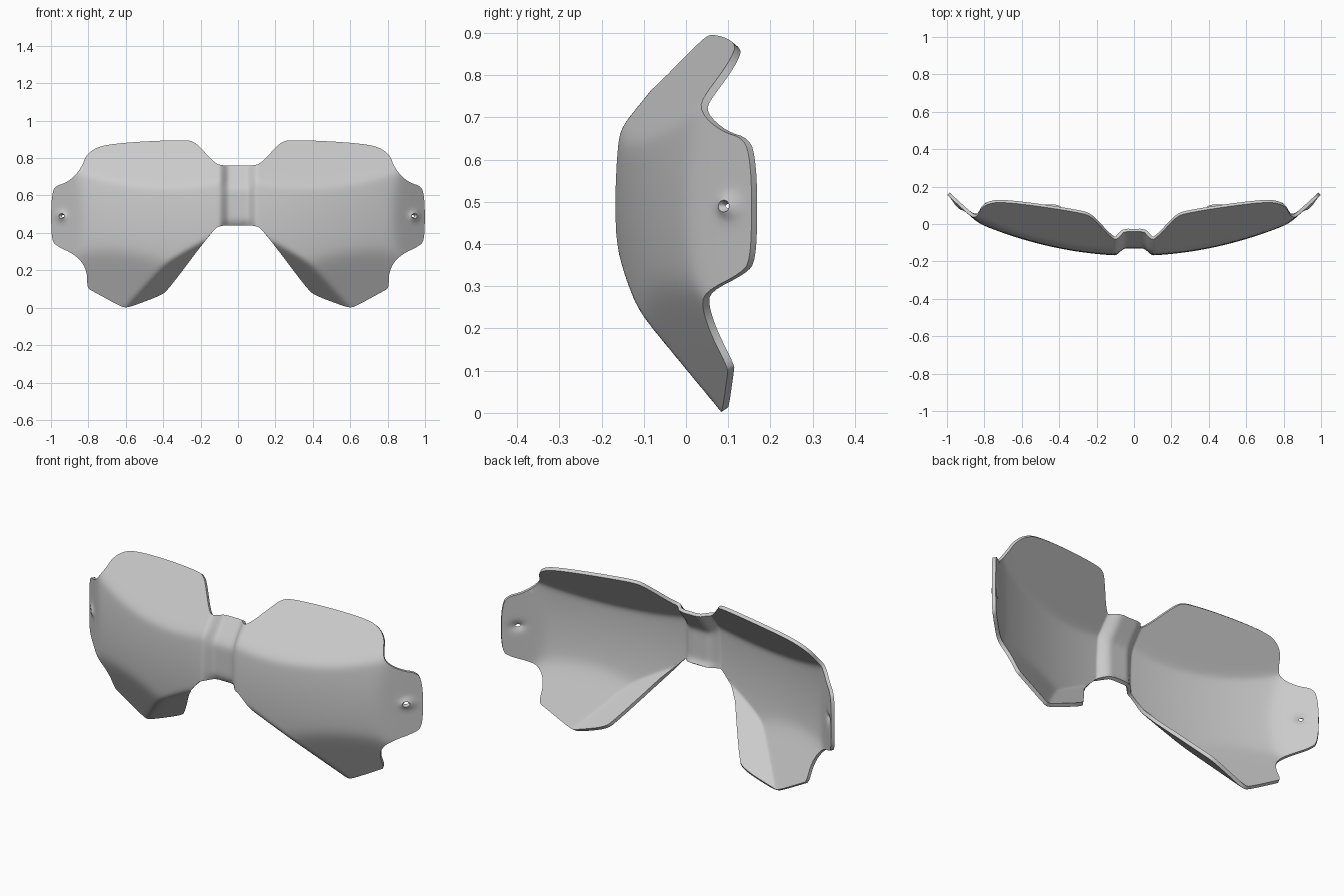
import bpy, bmesh, math
from mathutils import Vector
from mathutils.geometry import delaunay_2d_cdt

cube = bpy.data.objects.get("Cube")
if cube:
    bpy.data.objects.remove(cube, do_unlink=True)

# Outline of the left half, from bridge top round to bridge bottom (x, z)
OUTLINE = [(0, .76), (.09, .76), (.125, .775), (.2, .855), (.235, .887), (.28, .897),
           (.5, .89), (.7, .873), (.77, .85), (.815, .81), (.83, .765), (.865, .71),
           (.92, .667), (.98, .65), (.995, .6), (1, .5), (.996, .36), (.97, .33),
           (.88, .288), (.83, .24), (.806, .18), (.806, .105), (.78, .09), (.63, .008),
           (.6, .0), (.56, .01), (.41, .066), (.37, .1), (.13, .42), (.09, .44), (0, .44)]
HOLE, HOLE_R = Vector((.943, .49)), .014


def round_corners(pts):
    out = [pts[0]]
    for a, b in zip(pts, pts[1:]):
        out += [a.lerp(b, .25), a.lerp(b, .75)]
    return out + [pts[-1]]


def soft_max(values, k=.008):
    top = max(values)
    return top + k * math.log(sum(math.exp((v - top) / k) for v in values))


def depth(x, z):
    """Front surface: curved lens bounded by sloping planes, eased into the bridge."""
    lens = -.17 + .25 * x * x + .3 * (z - .49) ** 2
    brow = -.726 + .187 * x + .816 * z
    cheek = .08 + .354 * (x - .6) - .507 * z
    nose_side = .08 - .55 * (x - .6) - 1.32 * z
    temple = .92 * (x - .83)
    body = soft_max([lens, brow, cheek, nose_side, temple])
    bridge = soft_max([-.13, -.13 + .75 * (z - .64), -.13 + .8 * (.46 - z)])
    t = min(max((x - .045) / .06, 0), 1)
    t = t * t * (3 - 2 * t)
    # raised collar around the strap hole
    r = (Vector((x, z)) - HOLE).length
    return bridge + (body - bridge) * t - .02 * math.exp(-(r / .025) ** 2)


# Constrained points: outline, strap hole, collar rings and an even fill
outline = [Vector(p) for p in OUTLINE]
for _ in range(2):
    outline = round_corners(outline)
points = list(outline)
edges = [(i, (i + 1) % len(outline)) for i in range(len(outline))]
N = 24
for ring in range(4):
    first = len(points)
    for i in range(N):
        a = math.tau * i / N
        points.append(HOLE + Vector((math.cos(a), math.sin(a))) * (HOLE_R + .009 * ring))
    if ring == 0:
        edges += [(first + i, first + (i + 1) % N) for i in range(N)]
STEP = .0125
for row in range(1, 72):
    for col in range(80):
        p = Vector(((col + .5 * (row % 2)) * STEP, row * STEP))
        clear = min((p - q).length for q in outline)
        if clear > STEP * .5 and (p - HOLE).length > .045:
            points.append(p)
verts, _, faces, *_ = delaunay_2d_cdt(points, edges, [], 1, 1e-6)

# Shell mesh
bm = bmesh.new()
bv = [bm.verts.new((p.x, depth(p.x, p.y), p.y)) for p in verts]
for f in faces:
    centre = sum((verts[i] for i in f), Vector((0, 0))) / len(f)
    if (centre - HOLE).length > HOLE_R * .98:
        bm.faces.new([bv[i] for i in f])
bmesh.ops.delete(bm, geom=[v for v in bm.verts if not v.link_faces], context='VERTS')
for f in bm.faces:
    f.normal_update()
    if f.normal.y > 0:
        f.normal_flip()
mesh = bpy.data.meshes.new("goggle_shell")
bm.to_mesh(mesh)
bm.free()
shell = bpy.data.objects.new("goggle_shell", mesh)
bpy.context.collection.objects.link(shell)

# Grey plastic
mat = bpy.data.materials.new("grey_plastic")
mat.use_nodes = True
grey = (.6, .6, .6, 1)
mat.diffuse_color = grey
mat.node_tree.nodes["Principled BSDF"].inputs["Base Color"].default_value = grey
mesh.materials.append(mat)

# Mirror to the other side and give the shell its thickness
mirror = shell.modifiers.new("mirror", 'MIRROR')
mirror.use_clip = True
mirror.merge_threshold = .0005
solid = shell.modifiers.new("thickness", 'SOLIDIFY')
solid.thickness = .018
solid.offset = -1
bpy.context.view_layer.objects.active = shell
shell.select_set(True)
for m in ("mirror", "thickness"):
    bpy.ops.object.modifier_apply(modifier=m)
bpy.ops.object.shade_smooth_by_angle(angle=math.radians(40))
